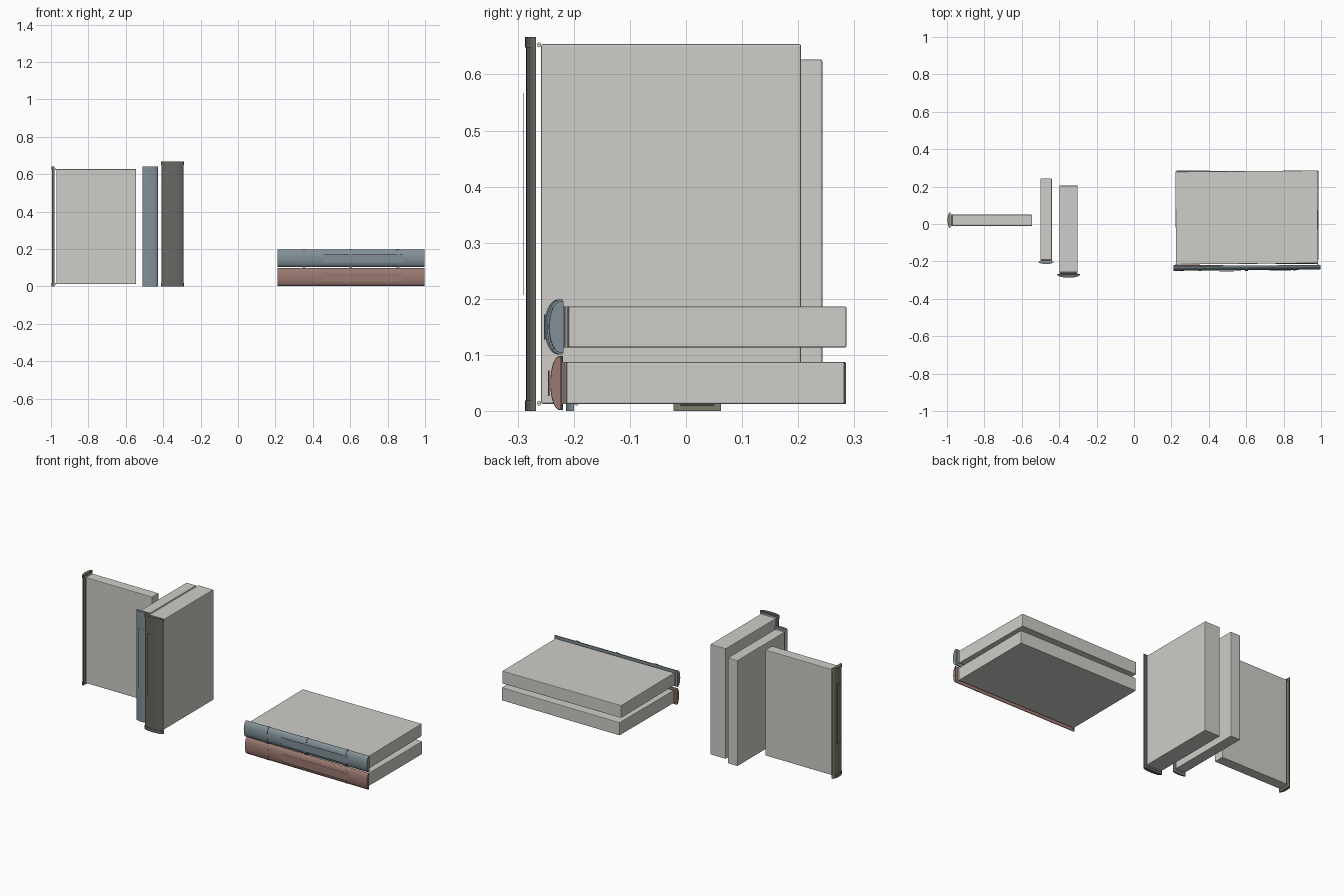
import bpy, bmesh
from math import sin, cos, pi, radians
from mathutils import Matrix, Vector

cube = bpy.data.objects.get("Cube")
if cube:
    bpy.data.objects.remove(cube, do_unlink=True)


def material(name, rgb):
    m = bpy.data.materials.new(name)
    m.use_nodes = True
    col = (*rgb, 1.0)
    m.diffuse_color = col
    m.node_tree.nodes["Principled BSDF"].inputs["Base Color"].default_value = col
    return m


paper = material("paper", (0.62, 0.61, 0.58))
charcoal = material("charcoal cloth", (0.135, 0.137, 0.122))
slate = material("slate blue cloth", (0.22, 0.28, 0.31))
brick = material("brick red cloth", (0.33, 0.19, 0.165))
olive = material("olive cloth", (0.20, 0.20, 0.15))


def finish(name, bm, mat, place, smooth=True):
    bmesh.ops.recalc_face_normals(bm, faces=bm.faces)
    me = bpy.data.meshes.new(name)
    bm.to_mesh(me)
    bm.free()
    me.materials.append(mat)
    ob = bpy.data.objects.new(name, me)
    bpy.context.collection.objects.link(ob)
    ob.matrix_world = place
    if smooth:
        bpy.ops.object.select_all(action="DESELECT")
        ob.select_set(True)
        bpy.context.view_layer.objects.active = ob
        bpy.ops.object.shade_smooth_by_angle(angle=radians(35))
    return ob


def box(name, lo, hi, mat, place, bevel=0):
    lo, hi = Vector(lo), Vector(hi)
    bm = bmesh.new()
    bmesh.ops.create_cube(bm, size=1)
    bmesh.ops.scale(bm, vec=hi - lo, verts=bm.verts)
    bmesh.ops.translate(bm, vec=(lo + hi) / 2, verts=bm.verts)
    ob = finish(name, bm, mat, place, False)
    if bevel:
        mod = ob.modifiers.new("soft edges", "BEVEL")
        mod.width, mod.segments = bevel, 2


def rounded_back(name, half, depth, z0, z1, mat, place):
    """Solid with a D-shaped section, bulging toward -y."""
    bm = bmesh.new()
    n = 16
    verts = []
    for i in range(n + 1):
        t = pi * i / n
        verts.append(bm.verts.new((half * cos(t), -depth * max(sin(t), 0) ** 0.8, z0)))
    face = bm.faces.new(verts)
    ext = bmesh.ops.extrude_face_region(bm, geom=[face])["geom"]
    top = [v for v in ext if isinstance(v, bmesh.types.BMVert)]
    bmesh.ops.translate(bm, vec=(0, 0, z1 - z0), verts=top)
    finish(name, bm, mat, place)


def book(name, width, height, page_end, depth, mat, place, bands=(), lift=0.003):
    half = width / 2
    page = half - 0.01
    rounded_back(name + "_spine", half, depth, 0, height, mat, place)
    # Page block
    box(name + "_pages", (-page, 0.009, 0.013), (page, page_end, height - 0.013),
        paper, place, 0.003)
    # Raised bands
    for i, (a, b) in enumerate(bands):
        rounded_back(f"{name}_band_{i + 1}", half + lift, depth + lift,
                     a * height, b * height, mat, place)
    # Title plate in front of the spine
    box(name + "_title_plate", (-half * 0.48, -depth - 0.005, height * 0.31),
        (half * 0.48, -depth - 0.004, height * 0.85), mat, place)
    # Head and tail bands
    for label, z in (("tail", 0.014), ("head", height - 0.014)):
        bm = bmesh.new()
        turn = Matrix.Translation((0, 0.005, z)) @ Matrix.Rotation(pi / 2, 4, "Y")
        bmesh.ops.create_cone(bm, cap_ends=True, segments=10, radius1=0.004,
                              radius2=0.004, depth=page * 2, matrix=turn)
        finish(f"{name}_{label}_band", bm, paper, place)


def lying(y, z, height, angle):
    return (Matrix.Translation((0.605, y, z)) @ Matrix.Rotation(radians(angle), 4, "Z")
            @ Matrix.Rotation(pi / 2, 4, "Y") @ Matrix.Translation((0, 0, -height / 2)))


ends = ((0, 0.028), (0.972, 1))
ribs = ((0.17, 0.19), (0.485, 0.505), (0.81, 0.83))

# Standing books
book("charcoal_book", 0.118, 0.667, 0.472, 0.018, charcoal,
     Matrix.Translation((-0.35, -0.267, 0)), ends, 0.002)
book("standing_slate_book", 0.082, 0.64, 0.443, 0.014, slate,
     Matrix.Translation((-0.47, -0.2, 0)))
book("olive_book", 0.08, 0.64, 0.435, 0.015, olive,
     Matrix.Translation((-0.98, 0.02, 0)) @ Matrix.Rotation(-pi / 2, 4, "Z"), ends, 0.002)

# Stacked books
book("lower_brick_book", 0.095, 0.786, 0.505, 0.019, brick,
     lying(-0.221, 0.05, 0.786, -0.2), (ribs[0], ribs[2]), 0.001)
book("upper_slate_book", 0.093, 0.786, 0.505, 0.025, slate,
     lying(-0.222, 0.15, 0.786, 0.5), ribs)
